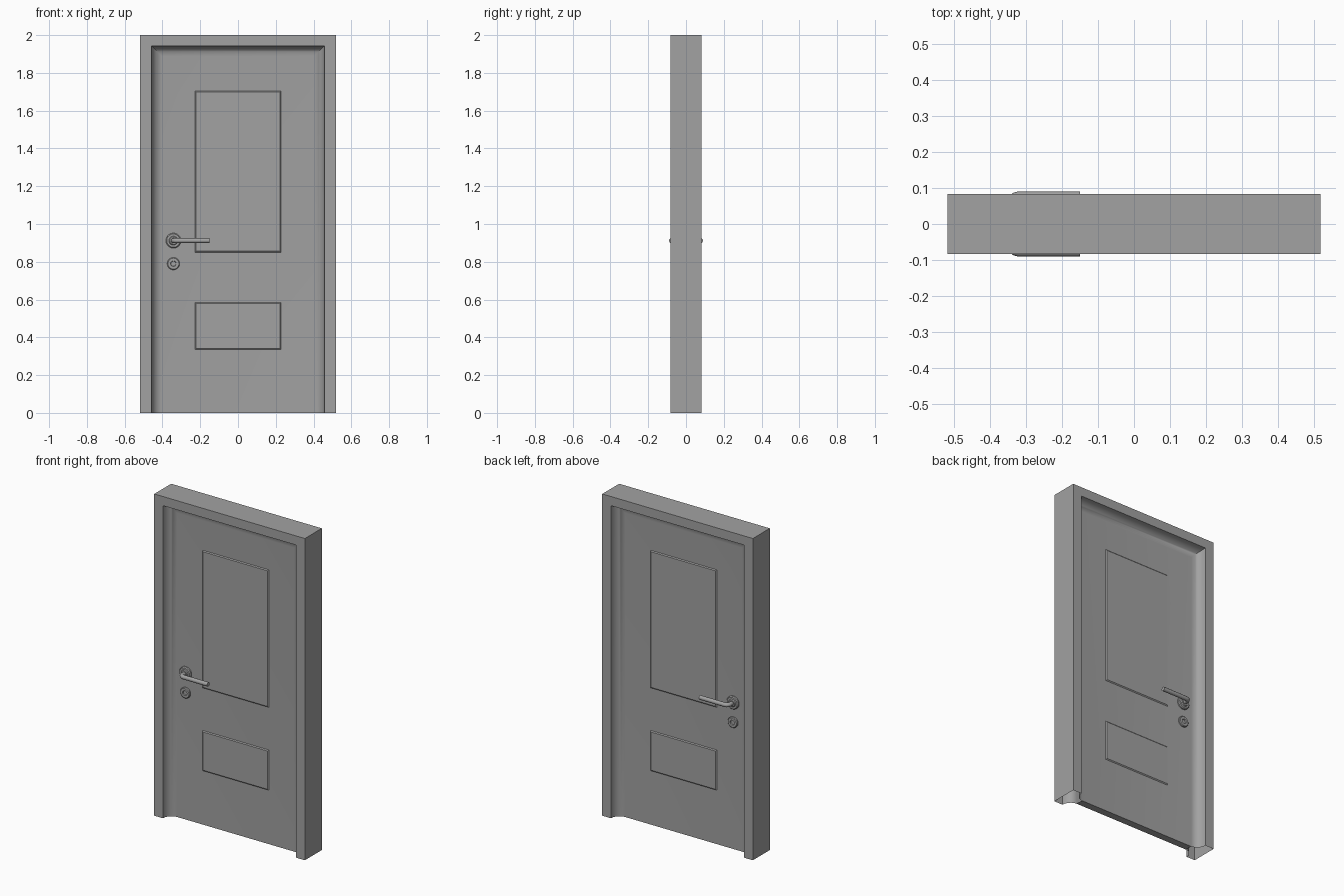
import bpy, bmesh
from math import sin, cos, pi, radians
from mathutils import Matrix

if "Cube" in bpy.data.objects:
    bpy.data.objects.remove(bpy.data.objects["Cube"], do_unlink=True)

GREY = (0.36, 0.36, 0.36, 1)
grey = bpy.data.materials.new("plain_grey")
grey.use_nodes = True
grey.diffuse_color = GREY
grey.node_tree.nodes["Principled BSDF"].inputs["Base Color"].default_value = GREY

FRONT = -0.083      # front of the frame
LEAF = -0.023       # front of the door leaf
HANDLE_X = -0.342


def finish(obj, angle=35):
    """Colour, shade and mirror a front part onto the back."""
    obj.data.materials.append(grey)
    bpy.ops.object.select_all(action='DESELECT')
    obj.select_set(True)
    bpy.context.view_layer.objects.active = obj
    bpy.ops.object.shade_smooth_by_angle(angle=radians(angle))
    mirror = obj.modifiers.new("front_to_back", 'MIRROR')
    mirror.use_axis = (False, True, False)
    mirror.merge_threshold = 0.0005


def add_mesh(name, bm):
    mesh = bpy.data.meshes.new(name)
    bm.to_mesh(mesh)
    bm.free()
    obj = bpy.data.objects.new(name, mesh)
    bpy.context.collection.objects.link(obj)
    return obj


# Frame, cove and door leaf: nested arches from the outside in
half, top, depth = 0.458, 1.943, LEAF - FRONT
arches = [(0.518, 2.0, 0.0), (0.518, 2.0, FRONT)]
STEPS = 10
for i in range(STEPS + 1):
    t = pi / 2 * i / STEPS
    inset = 0.055 * (1 - cos(t))
    arches.append((half - inset, top - inset, FRONT + depth * sin(t)))

bm = bmesh.new()
rings = [[bm.verts.new(p) for p in ((-w, y, 0), (-w, y, h), (w, y, h), (w, y, 0))]
         for w, h, y in arches]
for a, b in zip(rings, rings[1:]):
    for i in range(3):
        bm.faces.new((a[i], b[i], b[i + 1], a[i + 1]))
inner = rings[-1]
bm.faces.new(inner[::-1])
w = inner[3].co.x
bm.faces.new((inner[0], bm.verts.new((-w, 0, 0)), bm.verts.new((w, 0, 0)), inner[3]))
finish(add_mesh("frame_and_leaf", bm))


# Slightly raised door panels with sloped rims
def panel(name, low, high, half_width=0.228, rise=0.005, slope=0.006):
    bm = bmesh.new()
    bmesh.ops.create_cube(bm, size=1)
    bmesh.ops.delete(bm, geom=[f for f in bm.faces if f.normal.y > 0.5], context='FACES')
    for v in bm.verts:
        inset = slope if v.co.y < 0 else 0
        v.co.x *= 2 * (half_width - inset)
        v.co.z = (low + high) / 2 + v.co.z * (high - low - 2 * inset)
        v.co.y = LEAF - rise if v.co.y < 0 else LEAF
    finish(add_mesh(name, bm), 2)


panel("upper_panel", 0.85, 1.705)
panel("lower_panel", 0.335, 0.585)


# Round plates turned about the y axis
def turned(name, z, profile):
    bm = bmesh.new()
    verts = [bm.verts.new((r, -out, 0)) for r, out in profile]
    edges = [bm.edges.new(pair) for pair in zip(verts, verts[1:])]
    bmesh.ops.spin(bm, geom=verts + edges, cent=(0, 0, 0), axis=(0, 1, 0),
                   angle=2 * pi, steps=32)
    bmesh.ops.remove_doubles(bm, verts=bm.verts, dist=0.0002)
    bmesh.ops.recalc_face_normals(bm, faces=bm.faces)
    # The turned shell is open at the leaf: make its face point outward
    if sum(f.normal.y * f.calc_area() for f in bm.faces) > 0:
        bmesh.ops.reverse_faces(bm, faces=bm.faces)
    bm.transform(Matrix.Translation((HANDLE_X, LEAF, z)))
    finish(add_mesh(name, bm))


turned("handle_plate", 0.912, [(0.04, 0), (0.04, 0.008), (0.035, 0.013), (0.024, 0.013),
                               (0.02, 0.018), (0, 0.018)])
turned("keyhole_plate", 0.79, [(0.033, 0), (0.033, 0.008), (0.029, 0.012), (0.015, 0.012),
                               (0.013, 0.005), (0, 0.005)])

# Lever: a round bar that leaves the plate and bends toward the middle
RADIUS, BEND, BAR_Y = 0.013, 0.022, -0.077
path = [(HANDLE_X, LEAF, 0.912)]
for i in range(9):
    t = pi / 2 * i / 8
    path.append((HANDLE_X + BEND * (1 - cos(t)), BAR_Y + BEND * (1 - sin(t)), 0.912))
path.append((-0.15, BAR_Y, 0.912))
curve = bpy.data.curves.new("lever", 'CURVE')
curve.dimensions = '3D'
curve.bevel_depth = RADIUS
curve.bevel_resolution = 4
curve.use_fill_caps = True
spline = curve.splines.new('POLY')
spline.points.add(len(path) - 1)
for point, co in zip(spline.points, path):
    point.co = (*co, 1)
lever = bpy.data.objects.new("lever", curve)
bpy.context.collection.objects.link(lever)
bpy.ops.object.select_all(action='DESELECT')
lever.select_set(True)
bpy.context.view_layer.objects.active = lever
bpy.ops.object.convert(target='MESH')
finish(bpy.context.view_layer.objects.active)
